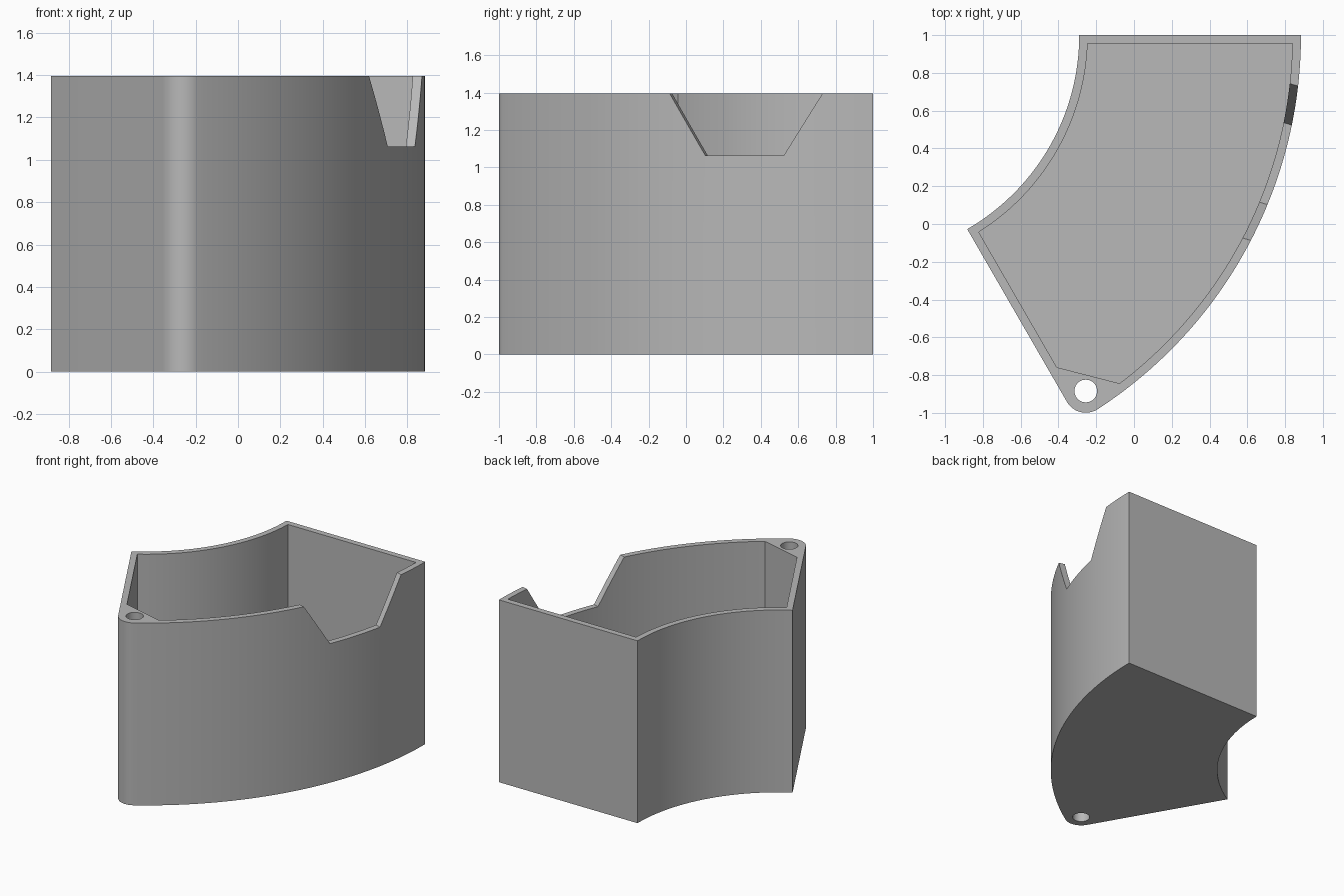
import bpy
import bmesh
from math import sin, cos, asin, degrees, radians
from mathutils import Matrix, Vector

cube = bpy.data.objects.get("Cube")
if cube:
    bpy.data.objects.remove(cube, do_unlink=True)

# Main dimensions: a 60 degree ring segment swept about a pivot
PIVOT = Vector((-1.476, 1.0))
R_IN, R_OUT = 1.186, 2.36
SWEEP = 60
HEIGHT, WALL, FLOOR = 1.395, 0.045, 0.045
LUG, HOLE = 0.115, 0.06

grey = bpy.data.materials.new("plain grey")
grey.use_nodes = True
grey.diffuse_color = (0.48, 0.48, 0.48, 1)
grey.node_tree.nodes["Principled BSDF"].inputs["Base Color"].default_value = grey.diffuse_color


def polar(r, angle, centre=PIVOT):
    a = radians(angle)
    return centre + Vector((r * cos(a), r * sin(a)))


def arc(r, start, end, steps, centre=PIVOT):
    return [polar(r, start + (end - start) * i / steps, centre) for i in range(steps + 1)]


def inset_angle(r, offset):
    """Angle at radius r that lies a given offset away from a radial edge."""
    return degrees(asin(offset / r))


def prism(name, outline, low, high, matrix=Matrix()):
    """Extrude a flat outline from low to high along local z."""
    bm = bmesh.new()
    face = bm.faces.new([bm.verts.new((p[0], p[1], low)) for p in outline])
    grown = bmesh.ops.extrude_face_region(bm, geom=[face])["geom"]
    verts = [g for g in grown if isinstance(g, bmesh.types.BMVert)]
    bmesh.ops.translate(bm, verts=verts, vec=(0, 0, high - low))
    bm.transform(matrix)
    bmesh.ops.recalc_face_normals(bm, faces=bm.faces)
    mesh = bpy.data.meshes.new(name)
    bm.to_mesh(mesh)
    bm.free()
    mesh.materials.append(grey)
    obj = bpy.data.objects.new(name, mesh)
    bpy.context.collection.objects.link(obj)
    return obj


# Outer body with a rounded lug at the front corner
lug_r = R_OUT - LUG
lug_angle = -SWEEP + inset_angle(lug_r, LUG)
lug_centre = polar(lug_r, lug_angle)
outline = arc(R_OUT, 0, lug_angle, 64)
outline += arc(LUG, lug_angle, -SWEEP - 90, 16, lug_centre)[1:]
outline += arc(R_IN, -SWEEP, 0, 48)
bin_body = prism("curved_bin", outline, 0, HEIGHT)

# Cavity, with its front corner cut off to leave material for the lug
r_a, r_b, r_c = R_OUT - WALL, 2.057, R_IN + WALL
pocket = arc(r_a, -inset_angle(r_a, WALL), -52.8, 64)
pocket.append(polar(r_b, -SWEEP + inset_angle(r_b, WALL)))
pocket += arc(r_c, -SWEEP + inset_angle(r_c, WALL), -inset_angle(r_c, WALL), 48)
cavity = prism("cavity_cutter", pocket, FLOOR, HEIGHT + 0.2)

# Pin hole through the lug
pin_hole = prism("pin_hole_cutter", arc(HOLE, 0, 360, 40, lug_centre)[:-1], -0.2, HEIGHT + 0.2)

# Trapezoid notch in the outer wall, pointing outwards from the pivot
NOTCH_Z, NOTCH_ANGLE = 1.064, -17
notch_shape = [(-0.22, NOTCH_Z), (0.22, NOTCH_Z), (0.49, HEIGHT + 0.1), (-0.49, HEIGHT + 0.1)]
turn = radians(NOTCH_ANGLE)
radial = Vector((cos(turn), sin(turn), 0))
tangent = Vector((-sin(turn), cos(turn), 0))
frame = Matrix((tangent, Vector((0, 0, 1)), radial)).transposed().to_4x4()
frame.translation = PIVOT.to_3d()
notch = prism("notch_cutter", notch_shape, 2.1, 2.6, frame)

# Carve the body
bpy.ops.object.select_all(action="DESELECT")
bpy.context.view_layer.objects.active = bin_body
bin_body.select_set(True)
for cutter in (cavity, pin_hole, notch):
    cutter.hide_render = True
    mod = bin_body.modifiers.new(cutter.name, "BOOLEAN")
    mod.operation = "DIFFERENCE"
    mod.solver = "EXACT"
    mod.object = cutter
    bpy.ops.object.modifier_apply(modifier=mod.name)
    bpy.data.objects.remove(cutter, do_unlink=True)

bpy.ops.object.shade_smooth_by_angle(angle=radians(25))
